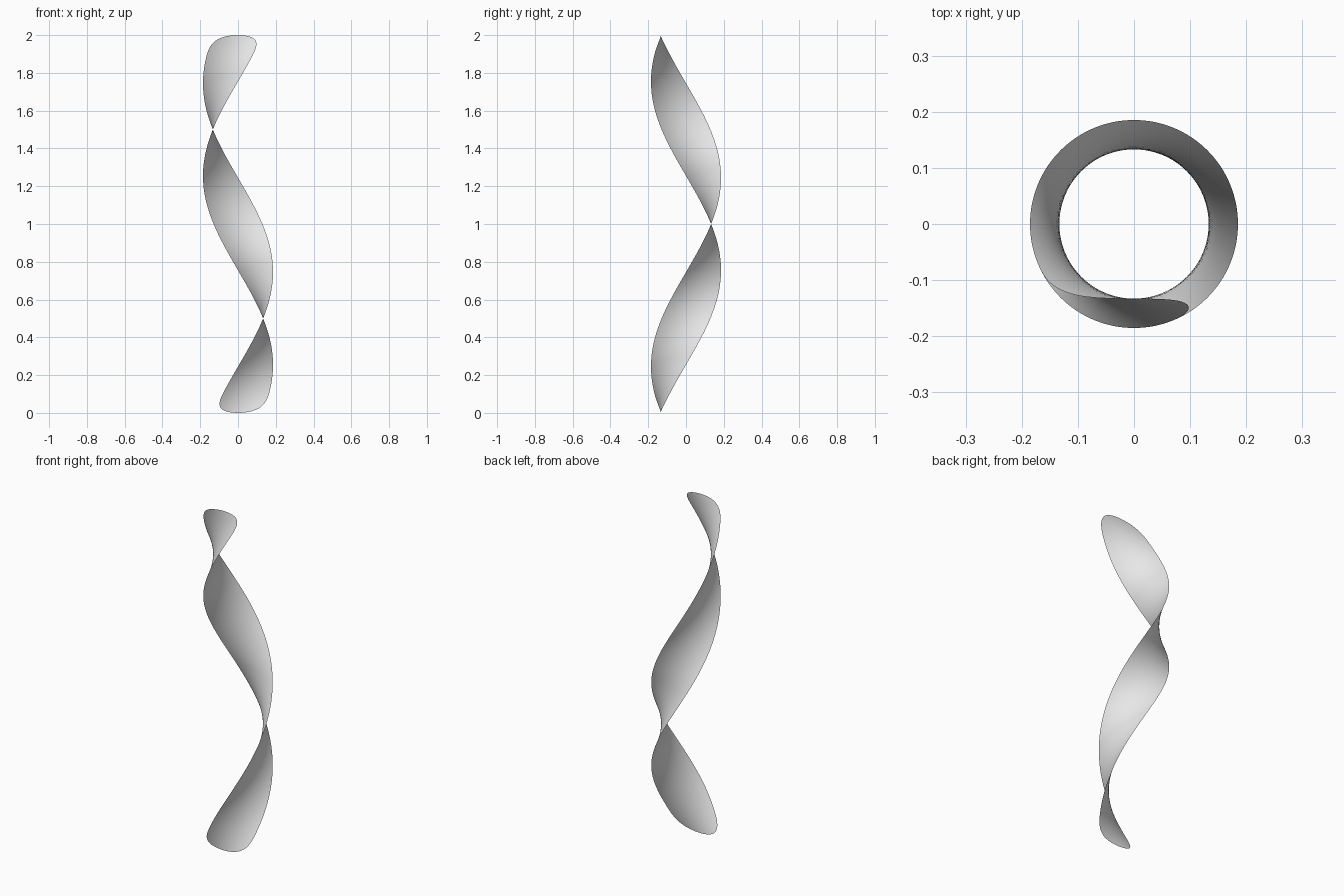
import bpy, bmesh, math
from mathutils import Matrix, Vector

cube = bpy.data.objects.get("Cube")
if cube:
    bpy.data.objects.remove(cube, do_unlink=True)

HEIGHT = 2.0
HALF_WIDTH = 0.129   # half the ribbon's width
OFFSET = 0.133       # distance of the ribbon's centre line from the axis
SEGMENTS = 16

grey = bpy.data.materials.new("light_grey")
grey.use_nodes = True
grey.diffuse_color = (0.8, 0.8, 0.8, 1)
grey.node_tree.nodes["Principled BSDF"].inputs["Base Color"].default_value = (0.8, 0.8, 0.8, 1)

# Flat strip, one face wide
bm = bmesh.new()
rows = []
for i in range(SEGMENTS + 1):
    z = HEIGHT * i / SEGMENTS
    rows.append([bm.verts.new((s * HALF_WIDTH, -OFFSET, z)) for s in (-1, 1)])
for low, high in zip(rows, rows[1:]):
    bm.faces.new((low[0], low[1], high[1], high[0]))
mesh = bpy.data.meshes.new("twisted_ribbon")
bm.to_mesh(mesh)
bm.free()
ribbon = bpy.data.objects.new("twisted_ribbon", mesh)
bpy.context.collection.objects.link(ribbon)

# Subdivide, which rounds the four corners
subsurf = ribbon.modifiers.new("round_corners", 'SUBSURF')
subsurf.levels = subsurf.render_levels = 4
depsgraph = bpy.context.evaluated_depsgraph_get()
smooth = bpy.data.meshes.new_from_object(ribbon.evaluated_get(depsgraph))
ribbon.modifiers.clear()
ribbon.data = smooth
bpy.data.meshes.remove(mesh)
smooth.name = "twisted_ribbon"

# Fit the height, then twist one full turn about the z axis
low = min(v.co.z for v in smooth.vertices)
high = max(v.co.z for v in smooth.vertices)
for v in smooth.vertices:
    t = (v.co.z - low) / (high - low)
    flat = Vector((v.co.x, -OFFSET, HEIGHT * t))
    v.co = Matrix.Rotation(math.tau * t, 3, 'Z') @ flat

smooth.materials.clear()
smooth.materials.append(grey)
for face in smooth.polygons:
    face.use_smooth = True
smooth.update()
